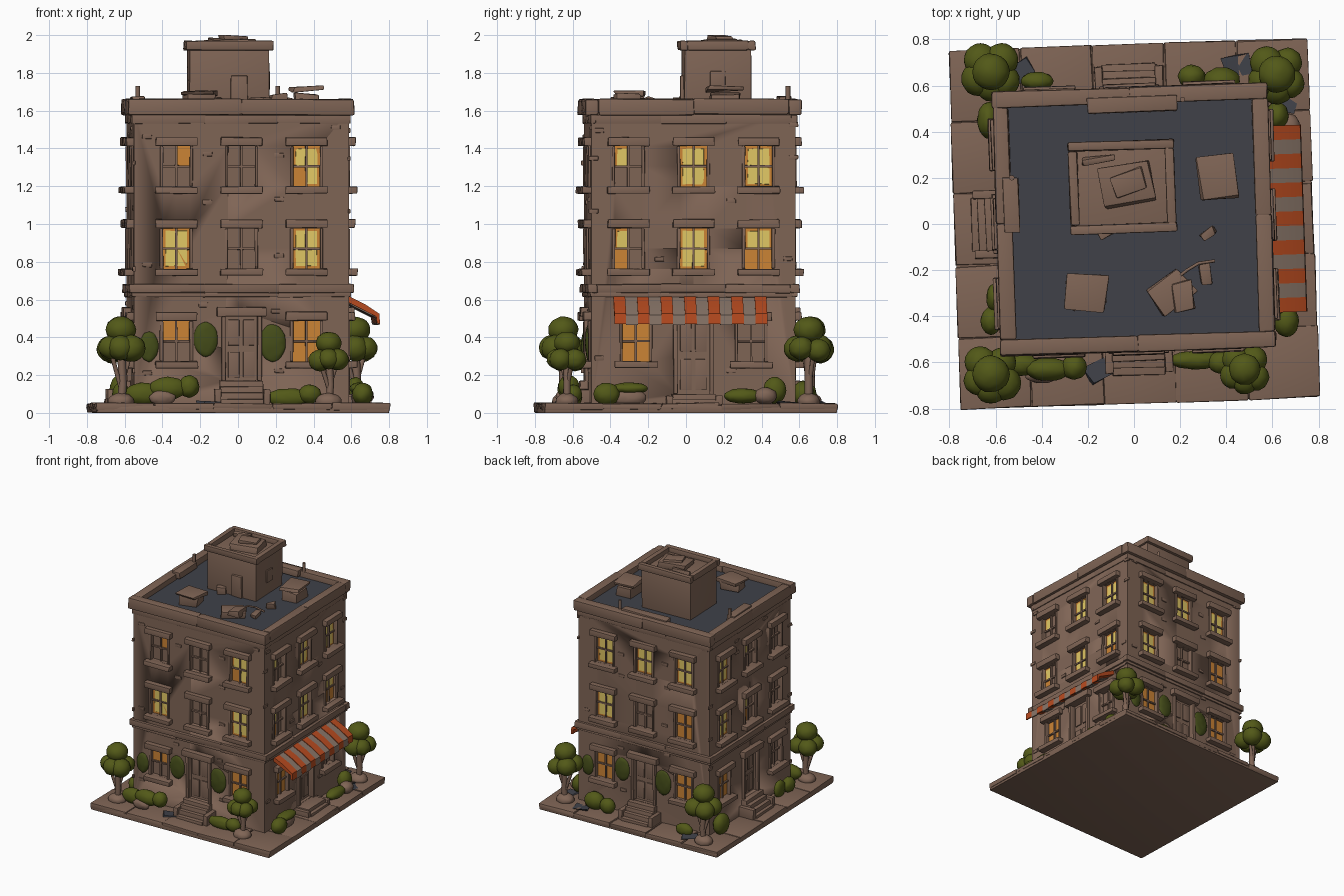
import bpy, bmesh, random
from math import pi
from mathutils import Matrix, Vector

random.seed(4)
if "Cube" in bpy.data.objects:
    bpy.data.objects.remove(bpy.data.objects["Cube"])


def material(name, *rgb):
    m = bpy.data.materials.new(name)
    m.use_nodes = True
    m.diffuse_color = (*rgb, 1)
    m.node_tree.nodes["Principled BSDF"].inputs["Base Color"].default_value = (*rgb, 1)
    return m


STONE = material("brown stone", .215, .13, .092)
SLATE = material("slate roof", .05, .053, .066)
RED = material("red canvas", .48, .07, .014)
GREY = material("grey canvas", .25, .18, .14)
YELLOW = material("yellow light", .76, .58, .13)
ORANGE = material("orange light", .6, .23, .035)
GREEN = material("leaf green", .085, .1, .009)
IVY = material("ivy green", .06, .075, .01)

move = Matrix.Translation
turn = Matrix.Rotation
LOT = turn(.035, 4, 'Z')              # everything built stands slightly askew
HOUSE = LOT @ move((0, .02, 0))
HX, HY = .57, .54                     # half width and half depth of the walls


def side(k):
    """Frame of wall k: x along the wall, -y outwards, z up."""
    return turn(k * pi / 2, 4, 'Z') @ move((0, -(HX if k % 2 else HY), 0))


def finish(name, bm, mats, frame, angle=.6):
    bmesh.ops.recalc_face_normals(bm, faces=bm.faces)
    me = bpy.data.meshes.new(name)
    bm.to_mesh(me)
    bm.free()
    for m in mats:
        me.materials.append(m)
    me.shade_smooth()
    me.set_sharp_from_angle(angle=angle)
    ob = bpy.data.objects.new(name, me)
    ob.matrix_world = frame
    bpy.context.collection.objects.link(ob)
    return ob


def add_box(bm, frame, u, out, z, w, d, h, wobble=0, tilt=0):
    m = frame @ move((u, -out, z)) @ turn(tilt, 4, 'Z') @ Matrix.Diagonal((w, d, h, 1))
    for v in bmesh.ops.create_cube(bm, size=1, matrix=m)["verts"]:
        v.co += Vector([random.uniform(-wobble, wobble) for _ in range(3)])


def boxes(name, items, mat=STONE, bevel=.006, wobble=.003, frame=HOUSE):
    """items are (wall frame, u, out, z, width, depth, height[, wobble, tilt])."""
    bm = bmesh.new()
    for it in items:
        add_box(bm, *it[:7], wobble, it[7] if len(it) > 7 else 0)
    if bevel:
        bmesh.ops.bevel(bm, geom=bm.edges[:], offset=bevel, segments=2,
                        affect='EDGES', profile=.6, clamp_overlap=True)
    return finish(name, bm, [mat], frame)


def ring(hx, hy, t, z, h, n=3):
    """Row of blocks around a rectangle."""
    out = []
    for k in range(4):
        a, b = (hy, hx) if k % 2 else (hx, hy)
        length = 2 * a - (2 * t if k % 2 else 0)
        for i in range(n):
            u = (i + .5) / n * length - length / 2
            out.append((turn(k * pi / 2, 4, 'Z'), u, b - t / 2, z, length / n + .004, t, h))
    return out


I = Matrix()

# Pavement: base slab and a border of flagstones
boxes("pavement_base", [(I, 0, 0, .02, 1.55, 1.55, .04)], bevel=.008, frame=LOT)
cells = [(i, j) for i in range(-2, 3) for j in range(-2, 3) if max(abs(i), abs(j)) == 2]
boxes("flagstones", [(I, i * .312, j * .312, .034, .308, .308, .034) for i, j in cells],
      bevel=.007, wobble=.005, frame=LOT)
boxes("slate_patches", [(I, x, -y, .053, .11, .08, .006, a) for x, y, a in
      ((-.47, .67, .6), (.47, .67, .2), (-.17, -.63, .4), (.68, .52, 1.3))],
      SLATE, 0, .01, LOT)

# Window layout: rows from the top floor down, along each wall
LAYOUT = ("q z|y y|h-o", "lyy|myx|o- ", "yyy|y o|o-o", "yl |ym |o- ")
PANES = {"y": "yyyy", "o": "oooo", "q": " o  ", "h": "oo  ", "l": "y   ",
         "m": "y o ", "x": "yyoo", "z": "yyoy", " ": "    "}
ROWS = (1.305, .87, .38)
W, H = .145, .215
holes, trim, bars, amber, gold, doors, steps, bricks = ([] for _ in range(8))

for k, plan in enumerate(LAYOUT):
    f = side(k)
    low = .1 if k == 1 else .17
    for z, row in zip(ROWS, plan.split("|")):
        for col, code in zip((-1, 0, 1), row):
            if code == "-":
                continue
            u = col * (.305 if k == 1 and z < .5 else .345)
            holes.append((f, u, 0, z, W, .06, H))
            # lintel, sill, jambs and glazing bars
            trim += [(f, u, .012, z + H / 2 + .024, .22, .05, .045),
                     (f, u, .018, z - H / 2 - .018, .225, .06, .036)]
            trim += [(f, u + s * (W / 2 + .006), .002, z, .016, .016, H) for s in (-1, 1)]
            bars += [(f, u, -.019, z, .012, .014, H), (f, u, -.019, z, W, .014, .012)]
            for i, c in enumerate(PANES[code]):
                sx, sz = (1 if i % 2 else -1), (-1 if i > 1 else 1)
                if c != " ":
                    amber.append((f, u + sx * W / 4, -.027, z + sz * H / 4, W / 2, .006, H / 2))
                if c == "y":
                    gold.append((f, u + sx * W / 5, -.024, z + sz * H / 4.6, W / 2.6, .005, H / 2.3))
    # door with surround and panels
    top = .51
    mid, tall = (low + top) / 2, top - low
    holes.append((f, 0, 0, mid, .17, .05, tall))
    trim += [(f, 0, .014, top + .024, .26, .055, .05)]
    trim += [(f, s * .095, .004, mid, .022, .03, tall) for s in (-1, 1)]
    doors += [(f, s * .04, -.022, mid + t * tall / 4, .06, .012, tall * .4)
              for s in (-1, 1) for t in (-1, 1)]
    # stoop with cheek walls
    count = 2 if k == 1 else 4
    for i in range(count):
        reach = .135 - i * .03
        h = (low - .04) * (i + 1) / count
        steps.append((f, 0, reach / 2, .04 + h / 2, .23, reach, h))
    steps += [(f, s * .13, .06, .04 + low / 4, .035, .13, low / 2) for s in (-1, 1)]
    # loose bricks standing proud of the wall
    for z in (.25, .57, .8, 1.1, 1.35, 1.5):
        for s in (-1, 1):
            u = s * random.choice((.18, .2, .5, .53))
            bricks.append((f, u, 0, z + random.uniform(-.04, .04), .05, .014, .024))

# Walls with recessed openings
walls = boxes("walls", [(I, 0, 0, .82, 2 * HX, 2 * HY, 1.56)], bevel=0, wobble=0)
cutter = boxes("opening_cutter", holes, bevel=0, wobble=0)
cutter.hide_render = True
mod = walls.modifiers.new("openings", 'BOOLEAN')
mod.object, mod.operation, mod.solver = cutter, 'DIFFERENCE', 'EXACT'
bpy.context.view_layer.update()
cut = bpy.data.meshes.new_from_object(walls.evaluated_get(bpy.context.evaluated_depsgraph_get()))
walls.modifiers.clear()
walls.data = cut
bpy.data.objects.remove(cutter)

boxes("window_and_door_trim", trim)
boxes("glazing_bars", bars, bevel=0, wobble=.001)
boxes("amber_panes", amber, ORANGE, 0, 0)
boxes("bright_panes", gold, YELLOW, 0, .003)
boxes("door_panels", doors, bevel=.004, wobble=.001)
boxes("stoops", steps, bevel=.005)
boxes("loose_bricks", bricks, bevel=.004)

# Bands, cornice, parapet and roof deck
boxes("floor_band", ring(.592, .562, .05, .658, .046))
boxes("floor_band_lower", ring(.58, .55, .03, .625, .024), bevel=.004)
boxes("frieze", ring(.577, .547, .03, 1.555, .045), bevel=.004)
boxes("parapet", ring(.597, .573, .07, 1.62, .085, 2), bevel=.012, wobble=.004)
boxes("roof_deck", [(I, 0, 0, 1.605, 1.1, 1.04, .02)], SLATE, 0, 0)
boxes("parapet_blocks", [(I, .01, -.5, 1.65, .39, .07, .05), (I, -.53, -.08, 1.65, .07, .24, .05)])

# Stair house on the roof
hut = HOUSE @ move((-.045, .143, 0))
boxes("stair_house", [(I, 0, 0, 1.765, .425, .355, .33)], frame=hut)
boxes("stair_house_cap", ring(.23, .2, .04, 1.945, .05, 1), bevel=.01, frame=hut)
boxes("stair_house_lid", [(I, .02, -.01, 1.955, .22, .17, .05, .15), (I, .03, -.02, 1.985, .14, .1, .026, .3),
      (I, -.1, -.12, 1.95, .14, .03, .04, .1)], bevel=.01, wobble=.008, frame=hut)
boxes("stair_house_door", [(I, .05, .18, 1.7, .09, .03, .17), (I, -.08, .19, 1.64, .07, .05, .06, .5),
      (I, .21, 0, 1.76, .02, .08, .1)], frame=hut)

# Roof vents and rubble
boxes("roof_rubble", [(I, .37, -.17, 1.645, .12, .16, .09), (I, .37, -.17, 1.715, .16, .19, .026, .1),
      (I, -.22, .31, 1.65, .15, .13, .07, .2), (I, -.22, .31, 1.69, .18, .16, .02, -.1),
      (I, .15, .32, 1.64, .18, .14, .05, .6), (I, .2, .34, 1.665, .09, .12, .05, .1),
      (I, .3, .25, 1.63, .045, .08, .04, .2), (I, .32, .07, 1.635, .06, .04, .05, .6)],
      bevel=.012, wobble=.01)


def tube(name, points, radius):
    cu = bpy.data.curves.new(name, 'CURVE')
    cu.dimensions, cu.bevel_depth, cu.bevel_resolution, cu.use_fill_caps = '3D', radius, 2, True
    sp = cu.splines.new('POLY')
    sp.points.add(len(points) - 1)
    for p, co in zip(sp.points, points):
        p.co = (*co, 1)
    cu.materials.append(STONE)
    ob = bpy.data.objects.new(name, cu)
    bpy.context.collection.objects.link(ob)


tube("roof_pipe", [(.18, -.24, 1.65), (.23, -.2, 1.67), (.28, -.17, 1.66), (.35, -.16, 1.64)], .007)
for x, y in ((.21, .54), (-.53, .2)):
    tube("roof_pole", [(x, y, 1.6), (x, y, 1.73)], .012)

# Striped awning: one closed profile per stripe
bm = bmesh.new()
profile = ((0, .62), (.09, .575), (.165, .525), (.168, .47), (.152, .475), (.148, .51), (0, .585))
stripes, span = 13, .81
for i in range(stripes):
    sag = .006 * (i % 2)
    ends = [[bm.verts.new((-.02 + span * ((i + e) / stripes - .5), -o, z - sag)) for o, z in profile]
            for e in (0, 1)]
    faces = [bm.faces.new(ends[0]), bm.faces.new(ends[1][::-1])]
    for j in range(len(profile)):
        n = (j + 1) % len(profile)
        faces.append(bm.faces.new((ends[0][j], ends[1][j], ends[1][n], ends[0][n])))
    for fc in faces:
        fc.material_index = i % 2
finish("awning", bm, [RED, GREY], HOUSE @ side(1), .3)


def blobs(name, items, mat=GREEN, frame=I):
    """Rounded lumps given as (x, y, z, rx, ry, rz)."""
    bm = bmesh.new()
    for x, y, z, *r in items:
        m = move((x, y, z)) @ Matrix.Diagonal((*r, 1))
        for v in bmesh.ops.create_icosphere(bm, subdivisions=3, radius=1, matrix=m)["verts"]:
            v.co += Vector([random.uniform(-.002, .002) for _ in range(3)])
    finish(name, bm, [mat], frame, 1.2)


# Corner trees: trunk, two boughs, lumpy crown and a root stone
for x, y, top, s in ((-.62, -.65, .51, 1), (.48, -.63, .43, .85), (-.62, .66, .51, 1), (.62, .65, .51, 1)):
    z = top - .13 * s
    tube("trunk", [(x, y, .04), (x + .01, y, .15), (x, y, z)], .022 * s)
    for d in (-1, 1):
        tube("bough", [(x, y, .13), (x + d * .06 * s, y + d * .03, z - .03)], .012)
    blobs("root_stone", [(x, y, .06, .07, .06, .045)], STONE)
    crown = [(x, y, z + .06 * s, .08 * s, .08 * s, .07 * s)]
    for dx, dy in ((-.055, -.03), (.055, -.04), (.045, .05), (-.045, .05), (0, -.06)):
        r = random.uniform(.062, .075) * s
        crown.append((x + dx * s, y + dy * s, z - random.uniform(.015, .05) * s, r, r, r * .95))
    blobs("tree_crown", crown)

# Low shrubs and their stones
shrubs = [(-.5, -.61, .1, .1, .05, .06), (-.37, -.63, .13, .1, .05, .06), (-.26, -.62, .14, .055, .055, .06),
          (.27, -.59, .08, .12, .04, .05), (.38, -.6, .1, .06, .05, .05), (.66, -.42, .1, .055, .07, .06),
          (.64, -.3, .13, .05, .1, .03), (.66, .3, .09, .05, .1, .04), (.62, .47, .12, .05, .06, .07),
          (.25, .64, .1, .06, .05, .06), (.38, .62, .1, .08, .06, .07), (-.42, .62, .08, .07, .04, .05),
          (-.63, .45, .12, .05, .08, .08), (-.62, -.42, .1, .045, .06, .06), (-.61, -.32, .1, .03, .06, .07)]
blobs("shrubs", shrubs)
blobs("shrub_stones", [(-.4, -.66, .08, .07, .03, .04), (.64, -.3, .08, .04, .09, .05),
                       (.67, .42, .09, .05, .06, .045)], STONE)

# Ivy patches on the front and back walls
for k in (0, 2):
    blobs("ivy", [(u, 0, z, w, .02, h) for u, z, w, h in
          ((-.19, .39, .064, .092), (.165, .37, .07, .1), (-.49, .35, .05, .08))], IVY, HOUSE @ side(k))
